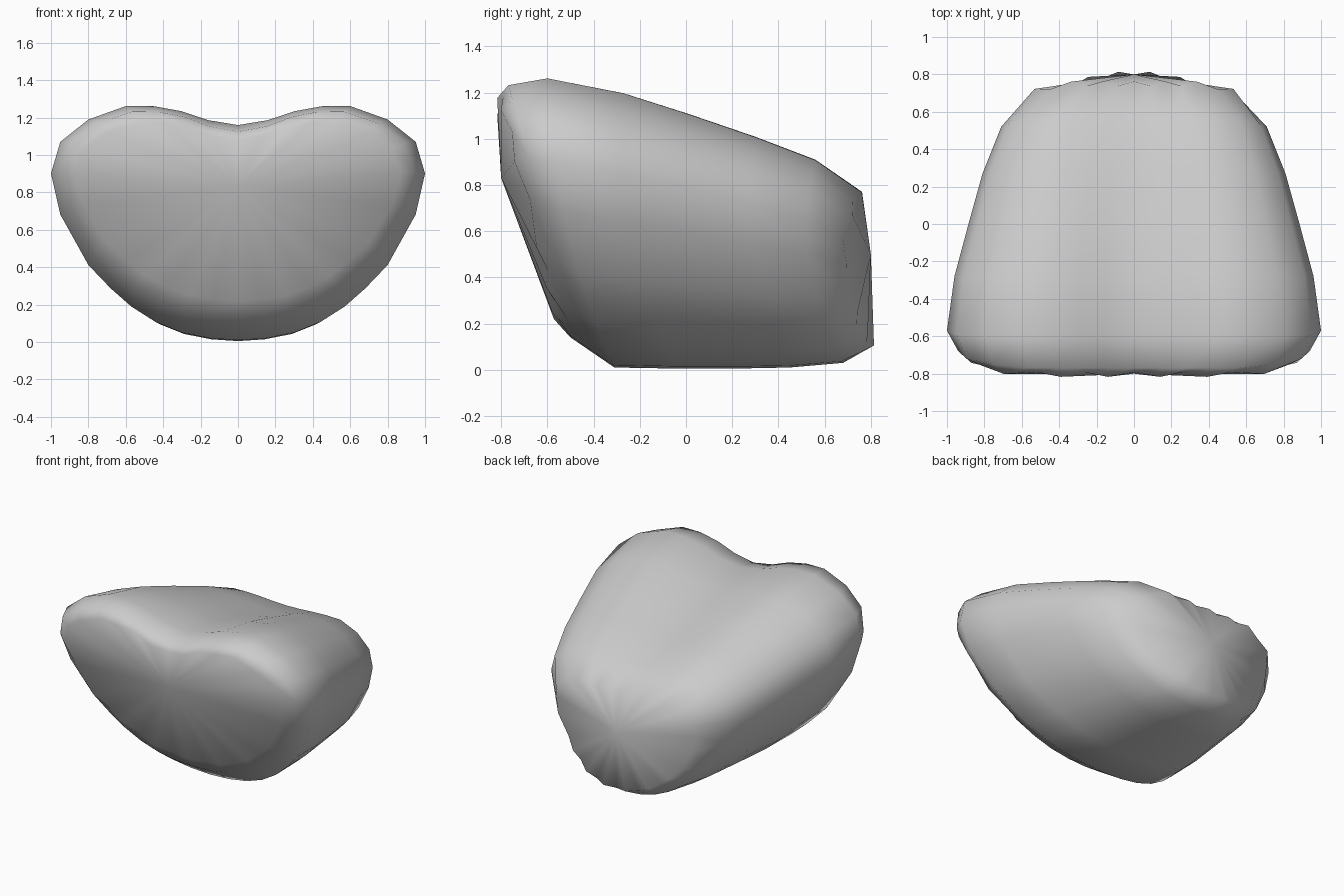
import bpy, bmesh

if "Cube" in bpy.data.objects:
    bpy.data.objects.remove(bpy.data.objects["Cube"])

# Half outline of the heart-shaped section: (x fraction, height fraction), top centre to bottom
HALF = [(0, 1), (.16, 1), (.30, 1), (.45, 1), (.60, .997), (.80, .94), (.95, .845), (1, .71),
        (.95, .535), (.80, .32), (.68, .22), (.57, .143), (.44, .077), (.30, .032), (.15, .008), (0, 0)]
DIP = [1, .75, .3, .04]      # how strongly the cleft lowers the first points

# Rings front to back: half width, bottom z, top z, y at bottom / side / top, cleft depth, ripple
RINGS = [
    (.87, .22, 1.18, -.56, -.73, -.805, .10, .012),
    (.94, .14, 1.235, -.50, -.68, -.77, .11, 0),
    (1.0, .01, 1.265, -.31, -.57, -.60, .105, 0),
    (.96, .005, 1.20, -.03, -.28, -.27, .08, 0),
    (.885, .005, 1.11, .20, 0, .01, .055, 0),
    (.81, .01, 1.01, .45, .27, .30, .035, 0),
    (.71, .03, .91, .68, .52, .56, .015, 0),
    (.56, .10, .77, .805, .69, .75, 0, .012),
]


def side_y(v, yb, ys, yt):
    """Curve through bottom (v=0), side (v=.71) and top (v=1)."""
    m = .71
    return (yb * (v - m) * (v - 1) / m + ys * v * (v - 1) / (m * (m - 1))
            + yt * v * (v - m) / (1 - m))


bm = bmesh.new()
loop = [(x, v, i) for i, (x, v) in enumerate(HALF)]
loop += [(-x, v, i) for x, v, i in reversed(loop[1:-1])]

# Body loft
rings = []
for w, zb, zt, yb, ys, yt, dip, rip in RINGS:
    ring = []
    for x, v, i in loop:
        z = zb + v * (zt - zb) - (dip * DIP[i] if i < len(DIP) else 0)
        y = side_y(v, yb, ys, yt) + rip * (-1) ** i
        ring.append(bm.verts.new((x * w, y, z)))
    rings.append(ring)
n = len(loop)
for a, b in zip(rings, rings[1:]):
    for k in range(n):
        bm.faces.new((a[k], a[(k + 1) % n], b[(k + 1) % n], b[k]))

# Fan caps at the front and back
for ring, tip in ((rings[0], (0, -.8, .83)), (rings[-1], (0, .8, .5))):
    c = bm.verts.new(tip)
    for k in range(n):
        bm.faces.new((ring[k], ring[(k + 1) % n], c))

bmesh.ops.recalc_face_normals(bm, faces=bm.faces)
for f in bm.faces:
    f.smooth = True
mesh = bpy.data.meshes.new("heart_cushion")
bm.to_mesh(mesh)
bm.free()
bpy.context.collection.objects.link(bpy.data.objects.new("heart_cushion", mesh))
